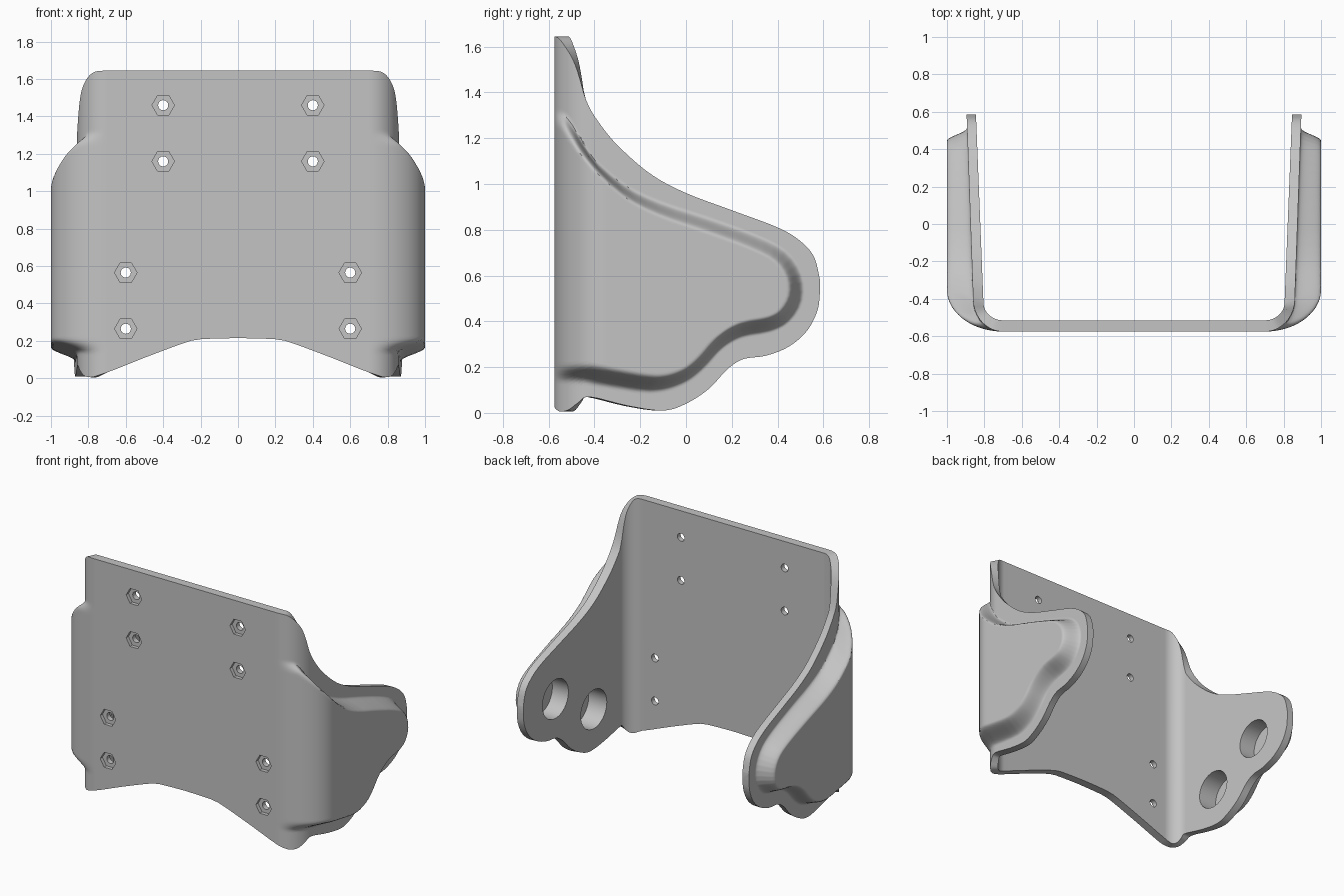
import bpy, bmesh
from math import sin, cos, pi, radians, hypot
from mathutils import Matrix

if "Cube" in bpy.data.objects:
    bpy.data.objects.remove(bpy.data.objects["Cube"])

grey = bpy.data.materials.new("plain grey")
grey.use_nodes = True
grey.diffuse_color = (0.55, 0.55, 0.55, 1)
grey.node_tree.nodes["Principled BSDF"].inputs["Base Color"].default_value = (0.55, 0.55, 0.55, 1)


def smooth_curve(pts, steps=4):
    """Catmull-Rom curve through the points."""
    out = []
    for i in range(len(pts) - 1):
        a, b, c, d = (pts[min(max(i + k, 0), len(pts) - 1)] for k in (-1, 0, 1, 2))
        for s in range(steps):
            t = s / steps
            out.append(tuple(0.5 * (2 * q + (r - p) * t + (2 * p - 5 * q + 4 * r - w) * t * t
                                    + (3 * q - p - 3 * r + w) * t ** 3)
                             for p, q, r, w in zip(a, b, c, d)))
    return out + [pts[-1]]


def lookup(curve, x):
    if x <= curve[0][0]:
        return curve[0][1]
    for (x0, y0), (x1, y1) in zip(curve, curve[1:]):
        if x <= x1:
            return y0 + (y1 - y0) * (x - x0) / max(x1 - x0, 1e-9)
    return curve[-1][1]


# Wing outline seen from the side (y, z), and lower edge of the front (x, z)
wing_top = smooth_curve([(-.575, 1.645), (-.55, 1.63), (-.5, 1.555), (-.47, 1.48), (-.43, 1.35),
                         (-.36, 1.24), (-.28, 1.15), (-.15, 1.04), (0, .96), (.2, .885),
                         (.4, .81), (.5, .75), (.56, .68), (.585, .58)])
wing_low = smooth_curve([(-.575, .005), (-.52, .01), (-.47, .045), (-.42, .07), (-.25, .03),
                         (-.1, .01), (0, .04), (.1, .105), (.18, .19), (.25, .235),
                         (.35, .25), (.45, .29), (.53, .36), (.575, .45), (.585, .53)])
front_low = smooth_curve([(0, .215), (.18, .21), (.27, .195), (.5, .11), (.65, .05),
                          (.75, .015), (.82, 0), (1, 0)])

# Outline of the raised pad on each wing (y, z)
pad = smooth_curve([(-.8, 1.3), (-.56, 1.29), (-.5, 1.25), (-.4, 1.12), (-.25, .98), (-.1, .9),
                    (.1, .83), (.3, .755), (.42, .69), (.48, .6), (.485, .5), (.44, .42),
                    (.37, .38), (.25, .355), (.16, .3), (.08, .21), (0, .15), (-.12, .12),
                    (-.3, .145), (-.42, .165), (-.56, .165), (-.8, .165)], 3)


def pad_height(y, z):
    """0 outside the pad, 1 on it, with a soft ramp between."""
    dist, inside = 9, False
    for (ay, az), (by, bz) in zip(pad, pad[1:] + pad[:1]):
        ey, ez = by - ay, bz - az
        t = min(max(((y - ay) * ey + (z - az) * ez) / (ey * ey + ez * ez), 0), 1)
        dist = min(dist, hypot(y - ay - t * ey, z - az - t * ez))
        if (az > z) != (bz > z) and y < ay + (z - az) * ey / ez:
            inside = not inside
    s = min(max(((dist if inside else -dist) + .03) / .075, 0), 1)
    return s * s * (3 - 2 * s)


FLAT, FRONT, BACK = .7, -.575, .585


def plan(rx, ry, x_end, front, part, t):
    """Half of the U in plan: flat front, rounded corner, straight wing."""
    if part == "front":
        return FLAT * t, front
    if part == "corner":
        return FLAT + rx * sin(t * pi / 2), front + ry * (1 - cos(t * pi / 2))
    y0, k = front + ry, sin(t * pi / 2)
    return FLAT + rx + (x_end - FLAT - rx) * k, y0 + (BACK - y0) * k


ROWS = 110
stations = ([("front", i / 14) for i in range(15)] + [("corner", i / 22) for i in range(1, 23)]
            + [("wing", i / 95) for i in range(1, 96)])
half = []
for part, t in stations:
    px, py = plan(.16, .175, .895, FRONT, part, t)
    qx, qy = plan(.30, .225, 1.0, FRONT, part, t)
    ix, iy = plan(.105, .095, .845, -.515, part, t)
    low = max(lookup(front_low, px), lookup(wing_low, py))
    high = lookup(wing_top, py)
    outer = []
    for r in range(ROWS + 1):
        z = low + (high - low) * r / ROWS
        s = 0 if part == "front" else pad_height(qy, z)
        outer.append((px + (qx - px) * s, py + (qy - py) * s, z))
    half.append((outer, [(ix, iy, low), (ix, iy, high)]))

# Bracket shell: outer grid, ruled inner face, rims and end caps
bm = bmesh.new()
columns = []
for side, cols in ((-1, half[:0:-1]), (1, half)):
    for outer, inner in cols:
        columns.append([[bm.verts.new((side * x, y, z)) for x, y, z in ring]
                        for ring in (outer, inner)])
for (o0, i0), (o1, i1) in zip(columns, columns[1:]):
    for r in range(ROWS):
        bm.faces.new((o0[r], o1[r], o1[r + 1], o0[r + 1]))
    bm.faces.new((i0[0], i0[1], i1[1], i1[0]))
    bm.faces.new((o0[0], i0[0], i1[0], o1[0]))
    bm.faces.new((o0[-1], o1[-1], i1[1], i0[1]))
for o, i in (columns[0], columns[-1]):
    bm.faces.new(o + i[::-1])
bmesh.ops.recalc_face_normals(bm, faces=bm.faces)


def add_object(name, bm):
    mesh = bpy.data.meshes.new(name)
    bm.to_mesh(mesh)
    bm.free()
    mesh.materials.append(grey)
    obj = bpy.data.objects.new(name, mesh)
    bpy.context.collection.objects.link(obj)
    return obj


def add_cylinder(bm, centre, radius, depth, sides, axis):
    turn = Matrix.Rotation(pi / 2, 4, axis)
    bmesh.ops.create_cone(bm, cap_ends=True, segments=sides, radius1=radius, radius2=radius,
                          depth=depth, matrix=Matrix.Translation(centre) @ turn
                          @ Matrix.Rotation(pi / 2 if sides == 6 else 0, 4, "Z"))


bracket = add_object("bracket", bm)

# Bolt holes with hexagonal nut recesses, and round sockets inside the wings
round_cuts, hex_cuts = bmesh.new(), bmesh.new()
for x, z in ((.4, 1.46), (.4, 1.16), (.6, .565), (.6, .265)):
    for side in (-1, 1):
        add_cylinder(round_cuts, (side * x, -.55, z), .027, .3, 24, "X")
        add_cylinder(hex_cuts, (side * x, -.6, z), .06, .1, 6, "X")
for y, z in ((.25, .51), (-.15, .29)):
    for side in (-1, 1):
        add_cylinder(round_cuts, (side * .85, y, z), .135, .2, 48, "Y")

# Hexagon points lie sideways
for v in hex_cuts.verts:
    v.co.z += 0
bpy.context.view_layer.objects.active = bracket
bracket.select_set(True)
for name, cuts in (("round_cutter", round_cuts), ("hex_cutter", hex_cuts)):
    cutter = add_object(name, cuts)
    cutter.hide_render = True
    mod = bracket.modifiers.new(name, "BOOLEAN")
    mod.operation, mod.solver, mod.object = "DIFFERENCE", "EXACT", cutter
    bpy.ops.object.modifier_apply(modifier=mod.name)
    bpy.data.objects.remove(cutter)
bpy.ops.object.shade_smooth_by_angle(angle=radians(40))
